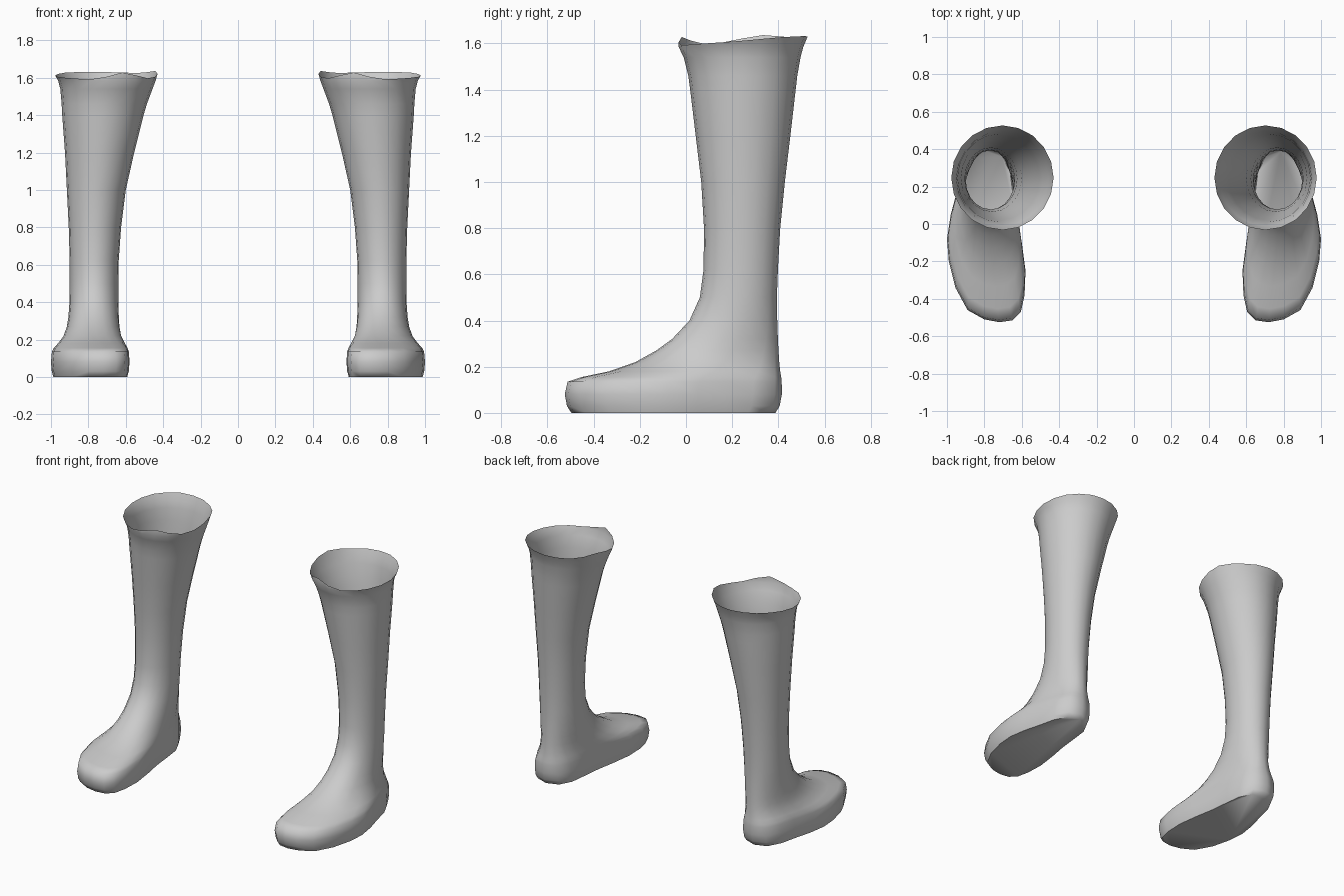
import bpy, bmesh, math

if "Cube" in bpy.data.objects:
    bpy.data.objects.remove(bpy.data.objects["Cube"])

N = 20  # sides per ring; index 0 is the front, 5 the outer side, 10 the back

# Leg rings: z, inner x, outer x, front y, back y
LEG = [(1.585, .44, .962, -.032, .508), (1.54, .457, .95, -.01, .496),
       (1.46, .487, .943, .01, .482), (1.40, .505, .94, .018, .475),
       (1.20, .555, .925, .042, .452), (1.00, .60, .915, .066, .428),
       (.80, .625, .905, .078, .408), (.62, .638, .90, .076, .398)]
ANKLE = (.64, .90, .075, .393)

# Plan outline of the foot at its widest
FOOT = [(.72, -.525), (.80, -.51), (.89, -.46), (.955, -.34), (.99, -.20),
        (1.0, -.08), (.98, .05), (.945, .18), (.92, .29), (.87, .385),
        (.785, .415), (.70, .385), (.655, .30), (.64, .18), (.625, .04),
        (.60, -.10), (.58, -.25), (.585, -.38), (.605, -.47), (.65, -.515)]

# Foot rings: z, blend of width, blend of length (ankle to foot), scale
STEPS = [(.50, 0, .025, 1), (.40, .01, .10, 1), (.32, .07, .225, 1),
         (.27, .15, .34, 1), (.22, .32, .49, 1), (.18, .62, .68, 1),
         (.155, .85, .88, 1), (.135, .95, .98, 1), (.08, 1, 1, 1),
         (.03, 1, 1, .98), (0, 1, 1, .94)]

# Uneven height of the open rim
RIM = [1.605, 1.592, 1.595, 1.60, 1.605, 1.612, 1.62, 1.627, 1.63, 1.632,
       1.63, 1.628, 1.625, 1.63, 1.636, 1.622, 1.605, 1.597, 1.612, 1.628]


def ellipse(x0, x1, y0, y1):
    pts = []
    for i in range(N):
        a = 2 * math.pi * i / N
        pts.append(((x0 + x1) / 2 + (x1 - x0) / 2 * math.sin(a),
                    (y0 + y1) / 2 - (y1 - y0) / 2 * math.cos(a)))
    return pts


def boot_rings():
    rings = [[(x, y, z) for (x, y), z in zip(ellipse(.43, .977, -.032, .527), RIM)]]
    for z, *box in LEG:
        rings.append([(x, y, z) for x, y in ellipse(*box)])
    ankle = ellipse(*ANKLE)
    for z, wx, wy, s in STEPS:
        ring = []
        for (ax, ay), (fx, fy) in zip(ankle, FOOT):
            x, y = ax + (fx - ax) * wx, ay + (fy - ay) * wy
            ring.append((.785 + (x - .785) * s, -.05 + (y + .05) * s, z))
        rings.append(ring)
    return rings


grey = bpy.data.materials.new("plain grey")
grey.diffuse_color = (.6, .6, .6, 1)
grey.use_nodes = True
grey.node_tree.nodes["Principled BSDF"].inputs["Base Color"].default_value = grey.diffuse_color


def make_boot(name, side):
    bm = bmesh.new()
    rings = [[bm.verts.new((side * x, y, z)) for x, y, z in r] for r in boot_rings()]
    # Shaft and foot walls
    for a, b in zip(rings, rings[1:]):
        for i in range(N):
            j = (i + 1) % N
            bm.faces.new((a[i], b[i], b[j], a[j]))
    # Sole
    bm.faces.new(rings[-1][::-1])
    if side < 0:
        bmesh.ops.reverse_faces(bm, faces=bm.faces[:])
    me = bpy.data.meshes.new(name)
    bm.to_mesh(me)
    bm.free()
    me.materials.append(grey)
    ob = bpy.data.objects.new(name, me)
    bpy.context.collection.objects.link(ob)
    bpy.ops.object.select_all(action='DESELECT')
    ob.select_set(True)
    bpy.context.view_layer.objects.active = ob
    bpy.ops.object.shade_smooth_by_angle(angle=math.radians(60))


make_boot("left_boot", 1)
make_boot("right_boot", -1)
